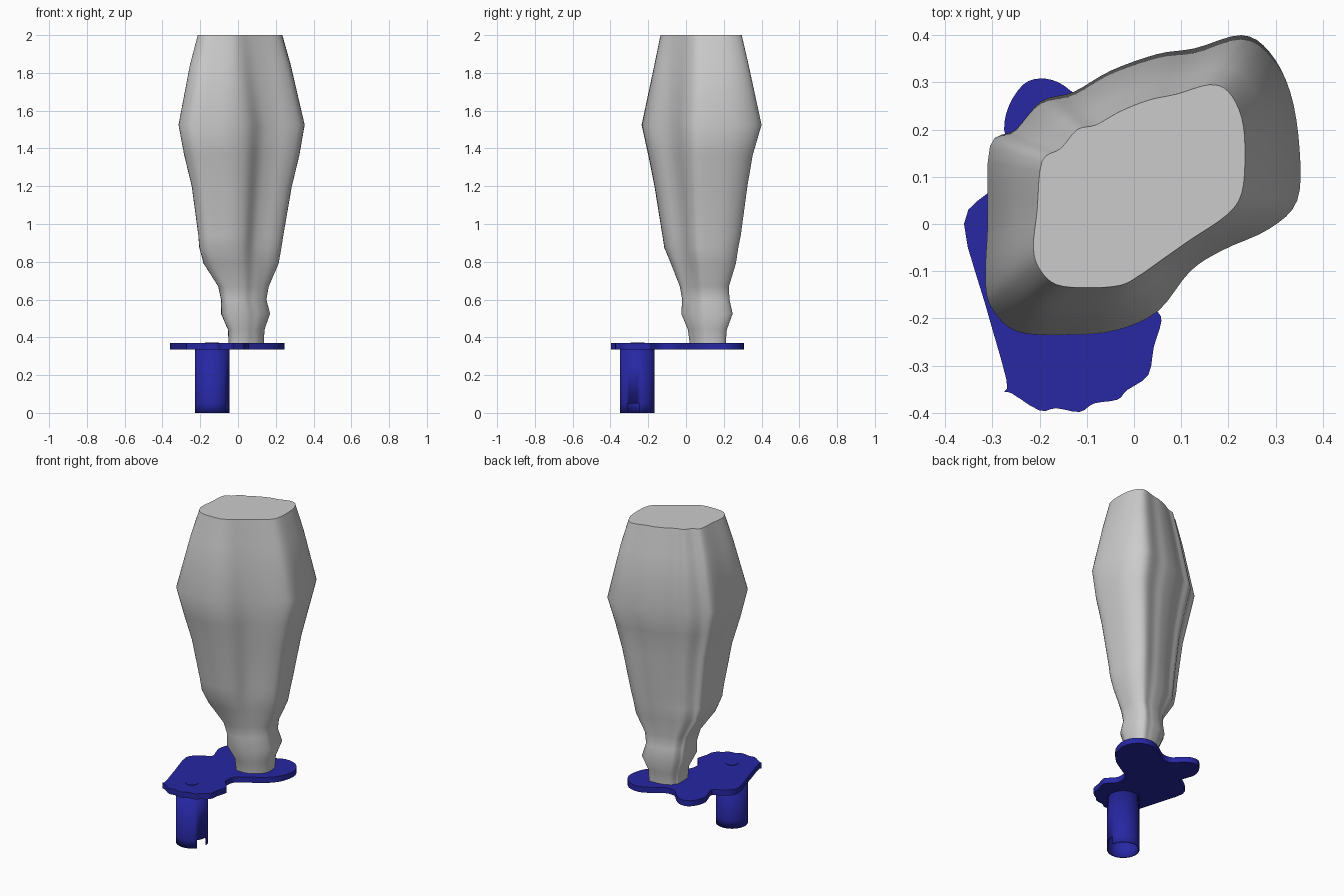
import bpy, bmesh, math
from mathutils import Vector

cube = bpy.data.objects.get("Cube")
if cube:
    bpy.data.objects.remove(cube, do_unlink=True)


def make_material(name, color):
    mat = bpy.data.materials.new(name)
    mat.use_nodes = True
    mat.diffuse_color = color
    mat.node_tree.nodes["Principled BSDF"].inputs["Base Color"].default_value = color
    return mat


def make_object(name, bm, mat, smooth_angle=30):
    mesh = bpy.data.meshes.new(name)
    bm.to_mesh(mesh)
    bm.free()
    obj = bpy.data.objects.new(name, mesh)
    bpy.context.collection.objects.link(obj)
    mesh.materials.append(mat)
    bpy.ops.object.select_all(action="DESELECT")
    obj.select_set(True)
    bpy.context.view_layer.objects.active = obj
    bpy.ops.object.shade_smooth_by_angle(angle=math.radians(smooth_angle))
    return obj


def smooth_loop(points, steps):
    """Closed Catmull-Rom curve through the points."""
    pts = [Vector(p) for p in points]
    n = len(pts)
    result = []
    for i in range(n):
        a, b, c, d = (pts[(i + k) % n] for k in (-1, 0, 1, 2))
        for s in range(steps):
            t = s / steps
            result.append(b + (c - a) * t / 2
                          + (a * 2 - b * 5 + c * 4 - d) * t * t / 2
                          + (b * 3 - a - c * 3 + d) * t ** 3 / 2)
    return result


def unit_box(points):
    """Scale a loop so its bounding box runs from 0 to 1."""
    xs, ys = [p.x for p in points], [p.y for p in points]
    return [Vector(((p.x - min(xs)) / (max(xs) - min(xs)),
                    (p.y - min(ys)) / (max(ys) - min(ys)))) for p in points]


def loft(rings):
    """Skin matching rings and cap both ends."""
    bm = bmesh.new()
    loops = [[bm.verts.new(p) for p in ring] for ring in rings]
    n = len(loops[0])
    for low, high in zip(loops, loops[1:]):
        for i in range(n):
            j = (i + 1) % n
            bm.faces.new((low[i], low[j], high[j], high[i]))
    bm.faces.new(loops[0])
    bm.faces.new(loops[-1])
    bmesh.ops.recalc_face_normals(bm, faces=bm.faces)
    return bm


grey = make_material("light grey", (0.6, 0.6, 0.6, 1))
blue = make_material("deep blue", (0.02, 0.02, 0.37, 1))

# Tapered body: the outlines at the widest level and at the cut top
wide = [(-.315, 0), (-.31, .165), (-.255, .2), (-.2, .26), (-.13, .28),
        (-.05, .325), (.05, .36), (.13, .372), (.23, .4), (.29, .365),
        (.335, .28), (.355, .16), (.35, .05), (.29, -.01), (.19, -.055),
        (.12, -.1), (.05, -.185), (-.04, -.225), (-.14, -.234),
        (-.25, -.228), (-.305, -.18), (-.32, -.12)]
top = [(-.205, .03), (-.195, .132), (-.155, .16), (-.12, .2), (-.08, .21),
       (-.03, .238), (.03, .262), (.09, .275), (.16, .295), (.2, .28),
       (.228, .225), (.235, .15), (.228, .065), (.195, .018), (.12, -.033),
       (.06, -.075), (.01, -.11), (-.03, -.13), (-.1, -.135),
       (-.165, -.128), (-.2, -.095), (-.213, -.05)]
# Each level: height, x range, y range
levels = [(.365, -.05, .137, .02, .21), (.44, -.053, .14, .01, .216),
          (.525, -.09, .17, -.025, .247), (.6, -.09, .15, -.02, .23),
          (.67, -.105, .163, -.033, .227), (.79, -.182, .215, -.08, .264),
          (.875, -.205, .23, -.115, .277), (.94, -.21, .24, -.125, .29),
          (1.2, -.245, .285, -.167, .325), (1.365, -.285, .325, -.2, .353),
          (1.525, -.315, .353, -.235, .4), (1.84, -.255, .28, -.168, .332),
          (2, -.213, .235, -.135, .295)]
wide_unit = unit_box(smooth_loop(wide, 4))
top_unit = unit_box(smooth_loop(top, 4))


def squarish(p):
    """Point of a rounded square in the same direction as p."""
    d = p - Vector((.5, .5))
    return Vector((.5, .5)) + d * .5 / (abs(d.x) ** 3 + abs(d.y) ** 3) ** (1 / 3)


rings = []
for z, x0, x1, y0, y1 in levels:
    to_top = max(0, (z - 1.525) / .475)
    to_neck = .5 * min(1, max(0, (.9 - z) / .4))
    shape = [a.lerp(b, to_top).lerp(squarish(a), to_neck)
             for a, b in zip(wide_unit, top_unit)]
    rings.append([(x0 + p.x * (x1 - x0), y0 + p.y * (y1 - y0), z)
                  for p in unit_box(shape)])
make_object("tapered_body", loft(rings), grey, 50)

# Flat irregular base plate
plate = [(-.36, 0), (-.31, .065), (-.25, .1), (-.26, .15), (-.275, .2),
         (-.265, .25), (-.235, .295), (-.2, .308), (-.16, .3), (-.12, .27),
         (-.08, .23), (-.02, .23), (.05, .275), (.12, .304), (.19, .29),
         (.235, .24), (.245, .18), (.22, .1), (.16, .035), (.08, -.015),
         (.015, -.06), (.005, -.13), (.045, -.18), (.058, -.205),
         (.042, -.26), (.03, -.32), (-.015, -.352), (-.035, -.372),
         (-.085, -.38), (-.115, -.398), (-.165, -.39), (-.2, -.395),
         (-.26, -.358), (-.275, -.355), (-.27, -.33), (-.315, -.17)]
outline = smooth_loop(plate, 3)
make_object("base_plate", loft([[(p.x, p.y, z) for p in outline] for z in (.335, .37)]), blue)

# Hollow post with a notch cut into its lower rim
POST_X, POST_Y, RADIUS, SIDES = -.137, -.258, .0915, 48
bm = bmesh.new()
columns = []
for i in range(SIDES):
    a = math.tau * i / SIDES
    x, y = POST_X + RADIUS * math.cos(a), POST_Y + RADIUS * math.sin(a)
    columns.append([bm.verts.new((x, y, z)) for z in (0, .05, .34)])
for i in range(SIDES):
    a, b = columns[i], columns[(i + 1) % SIDES]
    bm.faces.new((a[1], b[1], b[2], a[2]))
    if not (i >= SIDES - 5 or i == 0):
        bm.faces.new((a[0], b[0], b[1], a[1]))
post = make_object("hollow_post", bm, blue)
wall = post.modifiers.new("wall", "SOLIDIFY")
wall.thickness = .005
wall.offset = -1

# Small round cap on the plate above the post
bm = bmesh.new()
bmesh.ops.create_cone(bm, cap_ends=True, segments=32, radius1=.037, radius2=.037, depth=.008)
bmesh.ops.translate(bm, verts=bm.verts, vec=(POST_X, POST_Y, .369))
make_object("post_cap", bm, blue)
